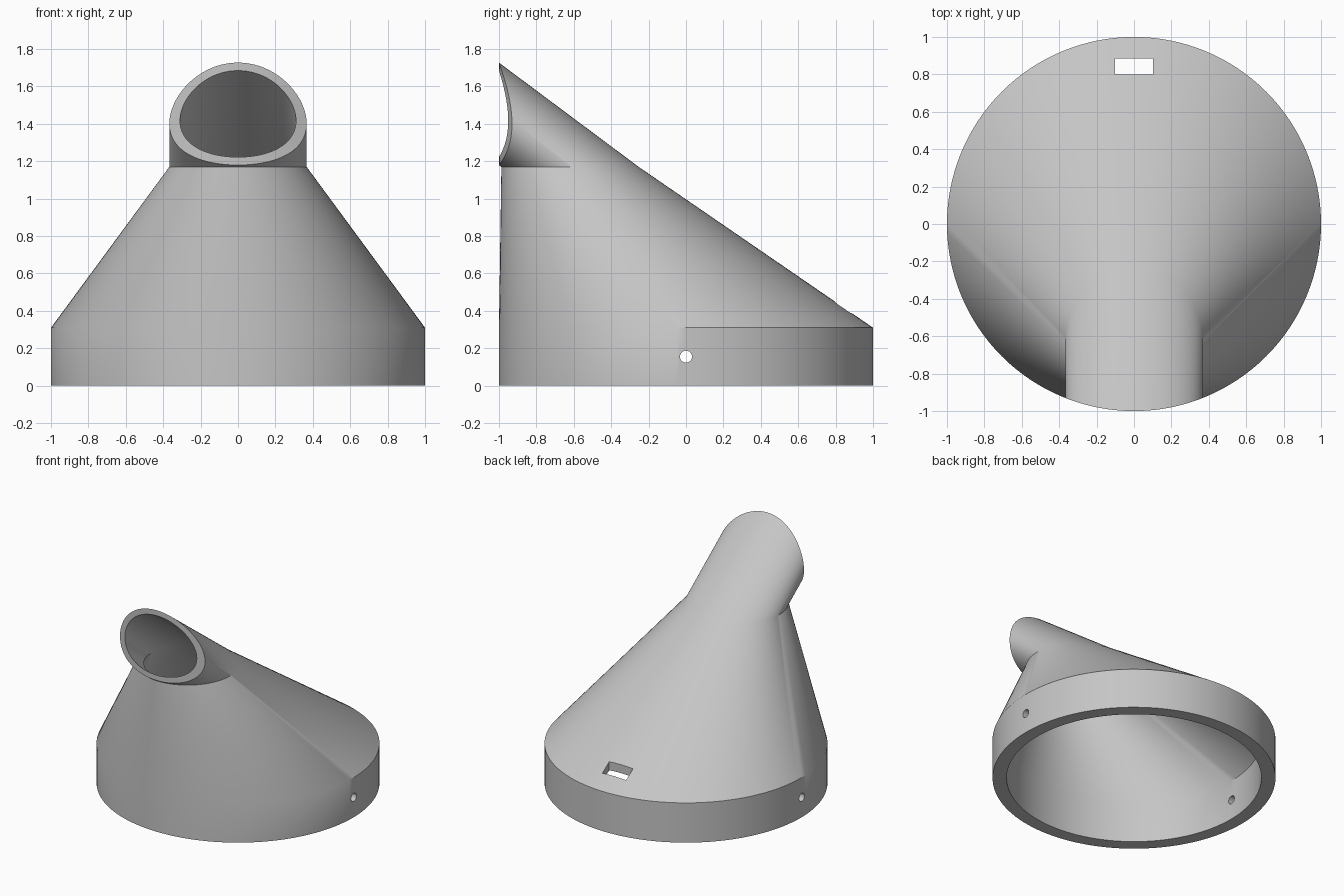
import bpy, bmesh, math

if "Cube" in bpy.data.objects:
    bpy.data.objects.remove(bpy.data.objects["Cube"])

N = 128                      # sides around the shell
BASE_H, NECK_Z = 0.31, 1.17  # collar height, start of the spout
NECK_Y, RISE = -0.62, 0.746  # neck centre, spout rise per unit forward

grey = bpy.data.materials.new("plain grey")
grey.diffuse_color = (0.56, 0.56, 0.56, 1)
grey.use_nodes = True
grey.node_tree.nodes["Principled BSDF"].inputs["Base Color"].default_value = grey.diffuse_color
angles = [2 * math.pi * i / N for i in range(N)]


def circle(r, y, z):
    return [(r * math.cos(a), y + r * math.sin(a), z) for a in angles]


def spout_end(r):
    # spout lines run forward and up until they meet the upright unit cylinder
    pts = []
    for x, y, z in circle(r, NECK_Y, NECK_Z):
        front = -math.sqrt(1 - x * x)
        pts.append((x, front, z + (y - front) * RISE))
    return pts


def wall(base_r, neck_r):
    return [circle(base_r, 0, 0), circle(base_r, 0, BASE_H),
            circle(neck_r, NECK_Y, NECK_Z), spout_end(neck_r)]


# Hollow shell: up the outside, over the spout rim, down the inside
rings = wall(1.0, 0.367) + wall(0.9, 0.31)[::-1]
bm = bmesh.new()
loops = [[bm.verts.new(p) for p in ring] for ring in rings]
for k, a in enumerate(loops):
    b = loops[(k + 1) % len(loops)]
    for i in range(N):
        j = (i + 1) % N
        bm.faces.new((a[i], a[j], b[j], b[i]))
bmesh.ops.recalc_face_normals(bm, faces=bm.faces)
mesh = bpy.data.meshes.new("hood_shell")
bm.to_mesh(mesh)
bm.free()
mesh.materials.append(grey)
shell = bpy.data.objects.new("hood_shell", mesh)
bpy.context.collection.objects.link(shell)

# Cutters: screw holes through both sides, cable slot through the back slope
bpy.ops.mesh.primitive_cylinder_add(vertices=32, radius=0.032, depth=2.4,
                                    location=(0, 0, 0.155),
                                    rotation=(0, math.pi / 2, 0))
drill = bpy.context.object
drill.name = "screw_hole_cutter"
bpy.ops.mesh.primitive_cube_add(size=1, location=(0, 0.842, 0.43))
slot = bpy.context.object
slot.name = "slot_cutter"
slot.scale = (0.205, 0.084, 0.4)

bpy.ops.object.select_all(action='DESELECT')
bpy.context.view_layer.objects.active = shell
shell.select_set(True)
for cutter in (drill, slot):
    cutter.hide_render = True
    cutter.data.materials.append(grey)
    mod = shell.modifiers.new(cutter.name, 'BOOLEAN')
    mod.operation = 'DIFFERENCE'
    mod.solver = 'EXACT'
    mod.object = cutter
    bpy.ops.object.modifier_apply(modifier=mod.name)
    bpy.data.objects.remove(cutter)

bpy.ops.object.shade_smooth_by_angle(angle=math.radians(35))
